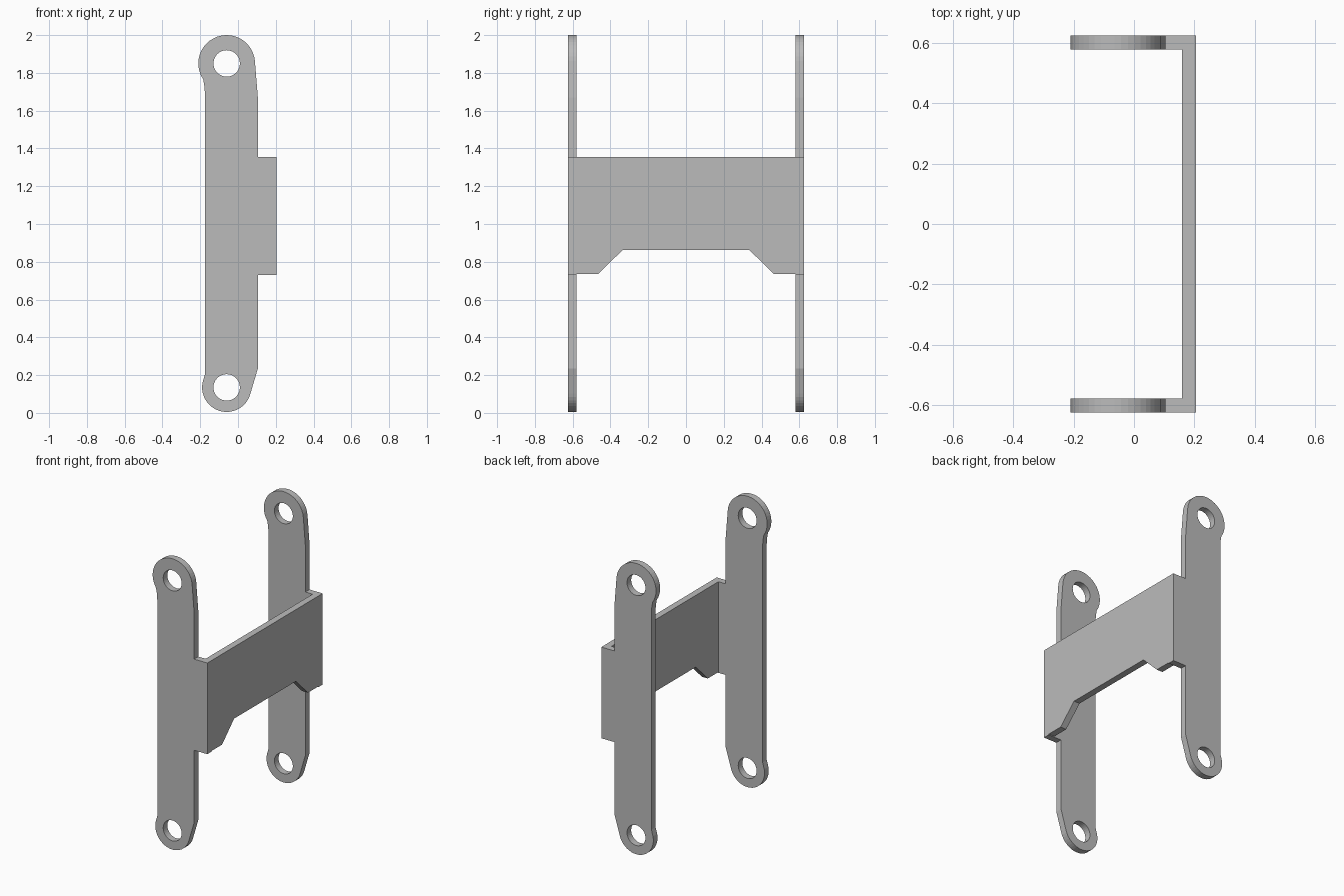
import bpy
from math import cos, sin, radians, pi
from mathutils import Matrix

if "Cube" in bpy.data.objects:
    bpy.data.objects.remove(bpy.data.objects["Cube"], do_unlink=True)

# Single grey metal
grey = bpy.data.materials.new("grey_metal")
grey.use_nodes = True
colour = (0.5, 0.5, 0.5, 1)
grey.diffuse_color = colour
grey.node_tree.nodes["Principled BSDF"].inputs["Base Color"].default_value = colour

THICK = 0.045
HOLE_X, TOP_Z, LOW_Z = -0.06, 1.85, 0.135


def arc(cx, cy, r, start, end, steps):
    angles = [radians(start + (end - start) * i / steps) for i in range(steps + 1)]
    return [(cx + r * cos(a), cy + r * sin(a)) for a in angles]


def extruded(name, outlines, matrix):
    """Fill closed outlines (inner ones become holes), thicken and place them."""
    curve = bpy.data.curves.new(name + "_profile", 'CURVE')
    curve.dimensions = '2D'
    curve.fill_mode = 'BOTH'
    curve.extrude = THICK / 2
    for points in outlines:
        spline = curve.splines.new('POLY')
        spline.points.add(len(points) - 1)
        for p, (u, v) in zip(spline.points, points):
            p.co = (u, v, 0, 1)
        spline.use_cyclic_u = True
    temp = bpy.data.objects.new(name + "_temp", curve)
    bpy.context.collection.objects.link(temp)
    bpy.context.view_layer.update()
    graph = bpy.context.evaluated_depsgraph_get()
    mesh = bpy.data.meshes.new_from_object(temp.evaluated_get(graph))
    bpy.data.objects.remove(temp, do_unlink=True)
    bpy.data.curves.remove(curve)
    mesh.name = name
    mesh.transform(matrix)
    mesh.materials.clear()
    mesh.materials.append(grey)
    mesh.shade_flat()
    obj = bpy.data.objects.new(name, mesh)
    bpy.context.collection.objects.link(obj)
    return obj


# Side plate outline: rounded top eye, straight bar, lower eye, tab to the wall
plate = arc(HOLE_X, TOP_Z, 0.15, 5, 214, 24)
plate += [(-0.178, 1.73), (-0.175, 1.69), (-0.175, 0.205)]
plate += arc(HOLE_X, LOW_Z, 0.13, 160, 345, 22)
plate += [(0.105, 0.235), (0.105, 0.73), (0.205, 0.73),
          (0.205, 1.355), (0.105, 1.355), (0.105, 1.67)]
holes = [arc(HOLE_X, z, 0.07, 0, 350, 35) for z in (TOP_Z, LOW_Z)]

# Profile u, v become x, z
upright = Matrix.Rotation(pi / 2, 4, 'X')
for name, side in (("front_side_plate", -1), ("back_side_plate", 1)):
    place = Matrix.Translation((0, side * (0.625 - THICK / 2), 0))
    extruded(name, [plate] + holes, place @ upright)

# Cross wall with a chamfered notch along its lower edge; u, v become y, z
half = [(0.335, 0.863), (0.465, 0.735), (0.58, 0.735), (0.58, 1.355)]
wall = half + [(-u, v) for u, v in reversed(half)]
turn = Matrix.Rotation(pi / 2, 4, 'Z') @ upright
extruded("cross_wall", [wall], Matrix.Translation((0.205 - THICK / 2, 0, 0)) @ turn)
